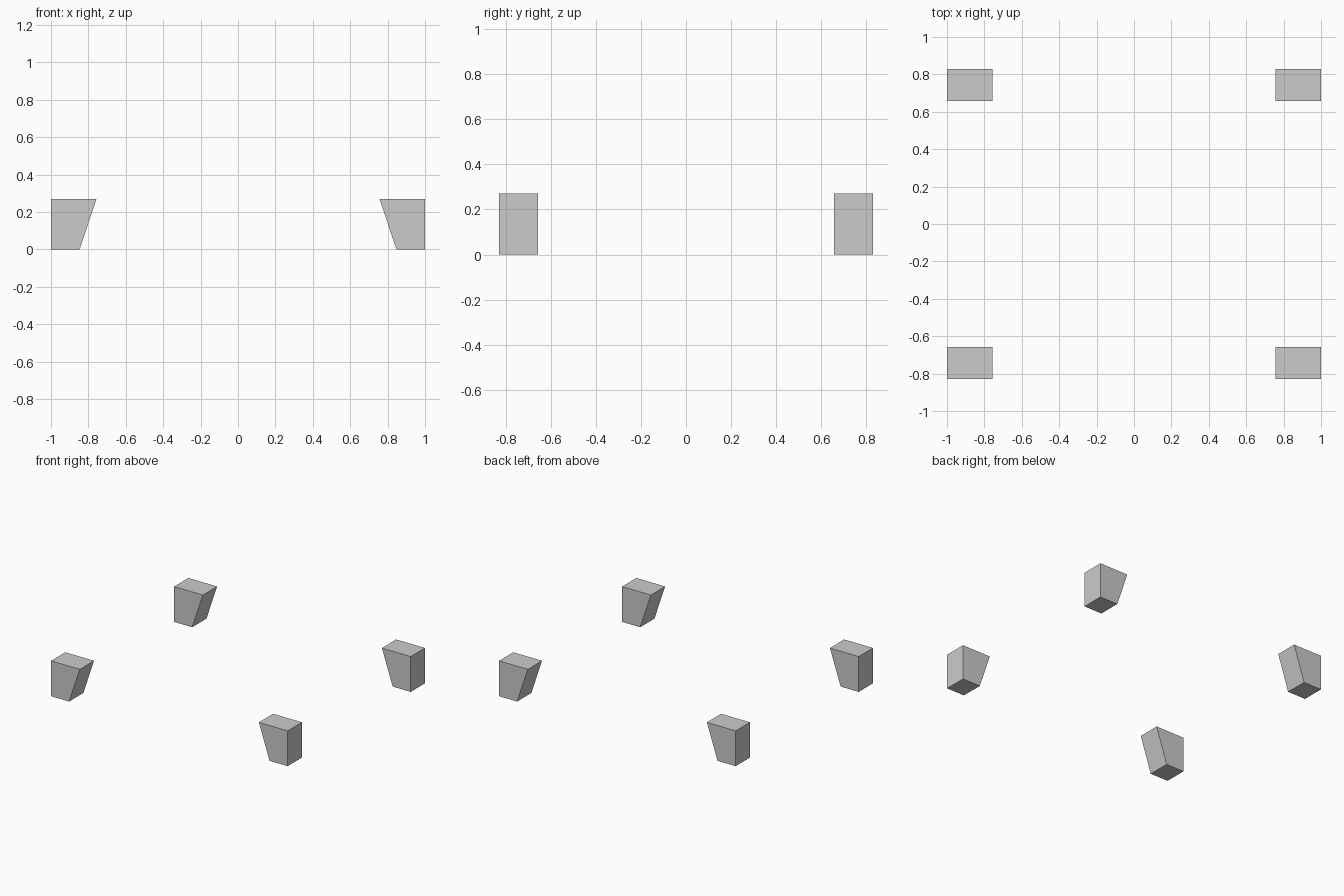
import bpy, bmesh

if "Cube" in bpy.data.objects:
    bpy.data.objects.remove(bpy.data.objects["Cube"])

# Foot profile in x/z: straight outer side, inner side tapering toward the floor
PROFILE = [(1.0, 0.0), (1.0, 0.27), (0.757, 0.27), (0.847, 0.0)]
Y_INNER, Y_OUTER = 0.657, 0.829


def make_foot(name, side, end):
    bm = bmesh.new()
    face = bm.faces.new([bm.verts.new((side * x, end * Y_INNER, z)) for x, z in PROFILE])
    new = bmesh.ops.extrude_face_region(bm, geom=[face], use_keep_orig=True)["geom"]
    verts = [v for v in new if isinstance(v, bmesh.types.BMVert)]
    bmesh.ops.translate(bm, verts=verts, vec=(0, end * (Y_OUTER - Y_INNER), 0))
    bmesh.ops.recalc_face_normals(bm, faces=bm.faces)
    mesh = bpy.data.meshes.new(name)
    bm.to_mesh(mesh)
    bm.free()
    bpy.context.collection.objects.link(bpy.data.objects.new(name, mesh))


# Four corner feet
for end, end_name in ((-1, "front"), (1, "back")):
    for side, side_name in ((-1, "left"), (1, "right")):
        make_foot(f"{end_name}_{side_name}_foot", side, end)
